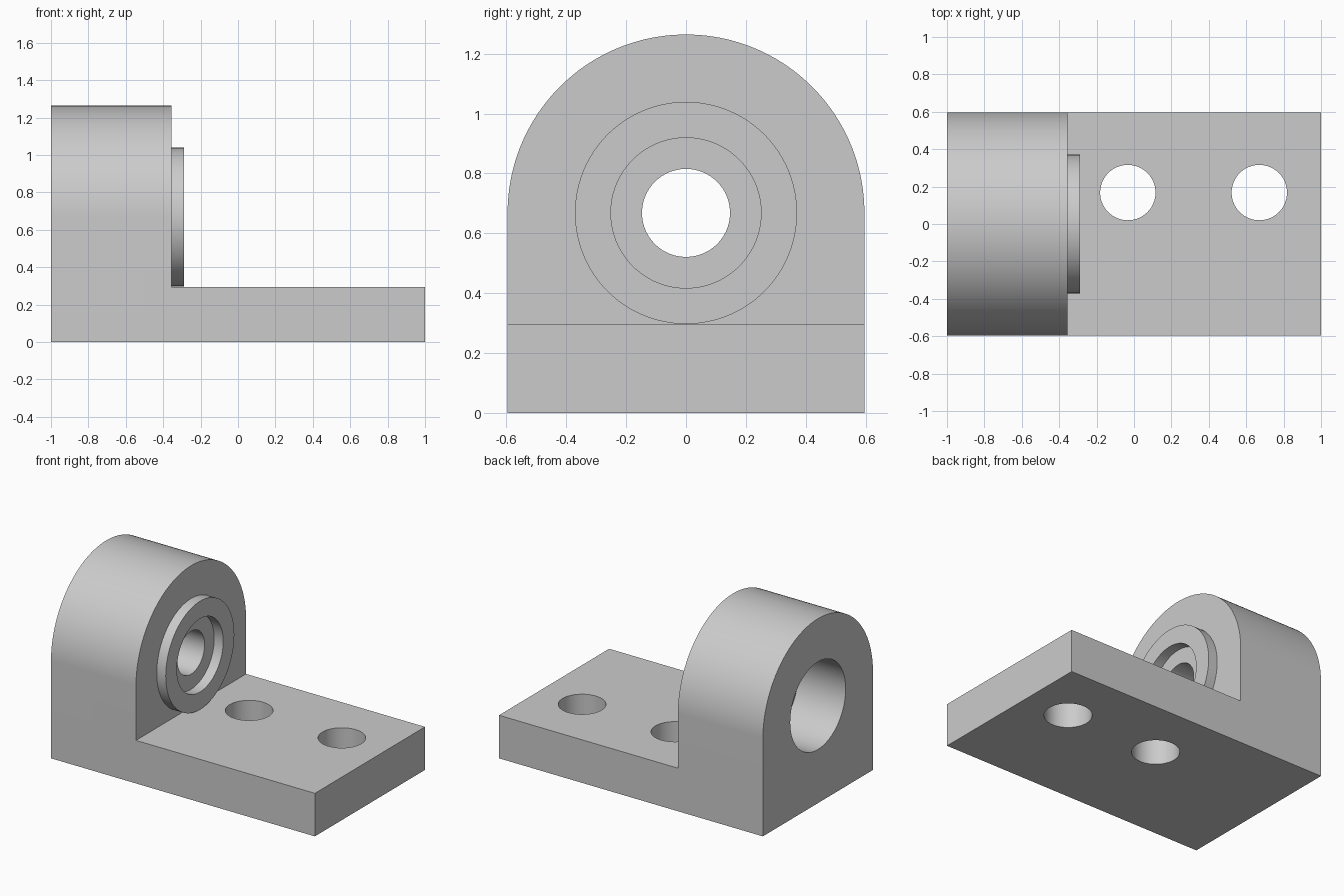
import bpy, bmesh
from math import pi, sin, cos, radians

cube = bpy.data.objects.get("Cube")
if cube:
    bpy.data.objects.remove(cube, do_unlink=True)

# Main dimensions
HALF_W = 0.596      # half width in y, also the arch radius
BASE_H = 0.295
AXIS_Z = 0.668
BACK, FACE, BOSS, FRONT = -1.0, -0.356, -0.288, 1.0
SEG = 96

grey = bpy.data.materials.new("plain grey")
grey.use_nodes = True
colour = (0.6, 0.6, 0.6, 1)
grey.diffuse_color = colour
grey.node_tree.nodes["Principled BSDF"].inputs["Base Color"].default_value = colour


def prism(name, outline, x0, x1):
    """Extrude a (y, z) outline along x."""
    bm = bmesh.new()
    face = bm.faces.new([bm.verts.new((x0, y, z)) for y, z in outline])
    ext = bmesh.ops.extrude_face_region(bm, geom=[face])
    moved = [v for v in ext["geom"] if isinstance(v, bmesh.types.BMVert)]
    bmesh.ops.translate(bm, verts=moved, vec=(x1 - x0, 0, 0))
    bmesh.ops.recalc_face_normals(bm, faces=bm.faces)
    mesh = bpy.data.meshes.new(name)
    bm.to_mesh(mesh)
    bm.free()
    mesh.materials.append(grey)
    obj = bpy.data.objects.new(name, mesh)
    bpy.context.collection.objects.link(obj)
    return obj


def arc(radius, start, end, count, z=AXIS_Z):
    step = (end - start) / count
    return [(radius * cos(start + i * step), z + radius * sin(start + i * step))
            for i in range(count + 1)]


def disc(name, radius, x0, x1):
    return prism(name, arc(radius, 0, 2 * pi, SEG)[:-1], x0, x1)


def combine(target, tool, operation):
    mod = target.modifiers.new(operation.lower(), "BOOLEAN")
    mod.operation, mod.solver, mod.object = operation, "EXACT", tool
    bpy.context.view_layer.objects.active = target
    bpy.ops.object.modifier_apply(modifier=mod.name)
    bpy.data.objects.remove(tool, do_unlink=True)


# Base plate, arched upright and round boss joined into one solid
bracket = prism("bearing_bracket", [(-HALF_W, 0), (HALF_W, 0), (HALF_W, BASE_H),
                                    (-HALF_W, BASE_H)], BACK, FRONT)
arch = [(-HALF_W, 0), (HALF_W, 0)] + arc(HALF_W, 0, pi, SEG)
combine(bracket, prism("upright", arch, BACK, FACE), "UNION")
combine(bracket, disc("boss", 0.371, FACE - 0.1, BOSS), "UNION")

# Stepped bore: wide at the back, narrow in the middle, recess in the boss
for name, radius, x0, x1 in (("back_bore", 0.3, BACK - 0.1, -0.64),
                             ("through_hole", 0.147, BACK - 0.2, 0),
                             ("front_recess", 0.251, FACE, 0.1)):
    combine(bracket, disc(name, radius, x0, x1), "DIFFERENCE")

# Two offset mounting holes through the base
for x in (-0.033, 0.67):
    bpy.ops.mesh.primitive_cylinder_add(vertices=SEG, radius=0.148, depth=0.5,
                                        location=(x, 0.168, BASE_H / 2))
    hole = bpy.context.object
    hole.data.materials.append(grey)
    combine(bracket, hole, "DIFFERENCE")

# Merge leftover coplanar seams, then shade
bm = bmesh.new()
bm.from_mesh(bracket.data)
bmesh.ops.remove_doubles(bm, verts=bm.verts, dist=0.0001)
bmesh.ops.dissolve_limit(bm, angle_limit=radians(0.2), verts=bm.verts, edges=bm.edges)
bm.to_mesh(bracket.data)
bm.free()
bpy.ops.object.select_all(action="DESELECT")
bracket.select_set(True)
bpy.context.view_layer.objects.active = bracket
bpy.ops.object.shade_smooth_by_angle(angle=radians(30))
